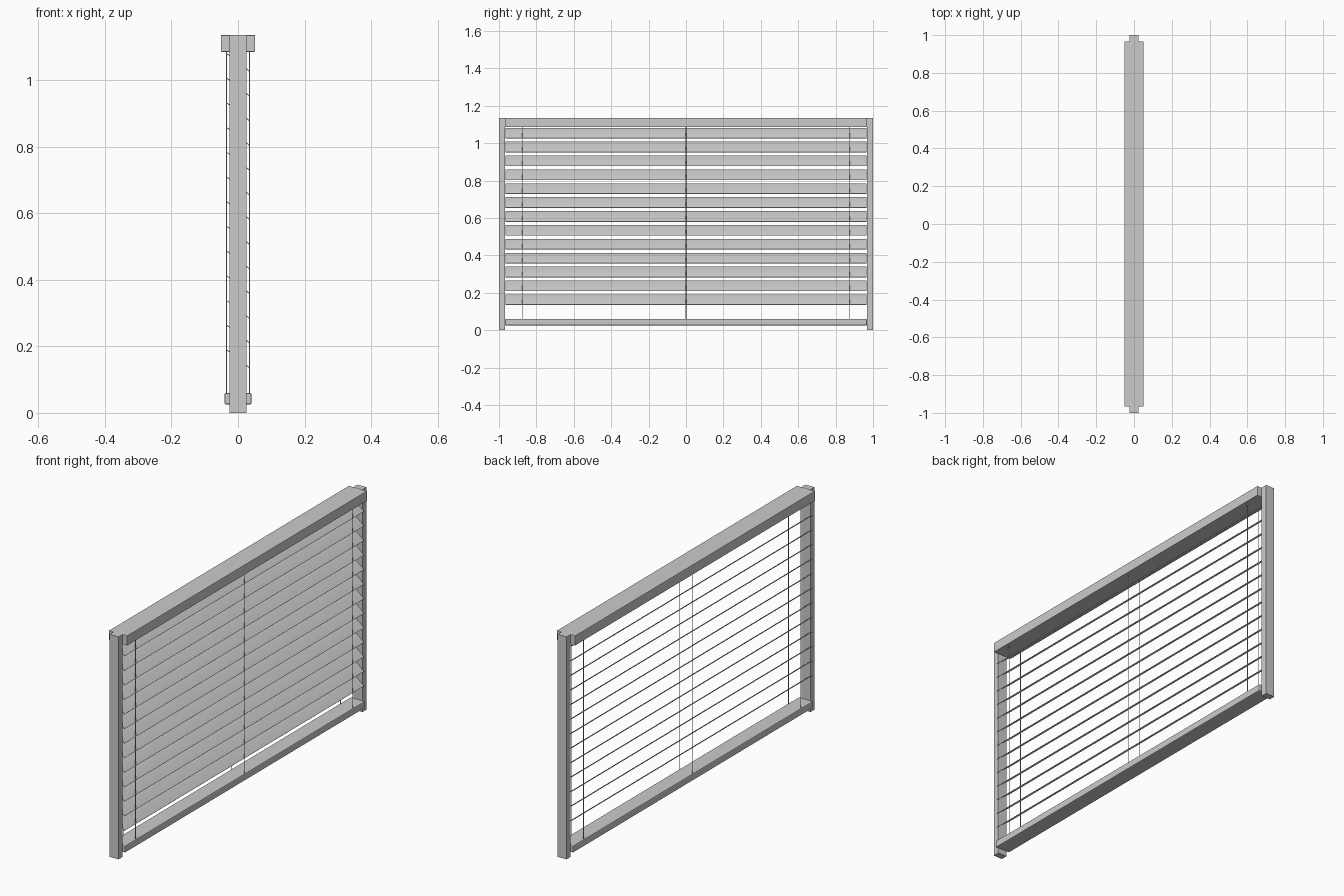
import bpy, bmesh, math

if "Cube" in bpy.data.objects:
    bpy.data.objects.remove(bpy.data.objects["Cube"])

def finish(name, bm, bevel=0.0):
    bmesh.ops.recalc_face_normals(bm, faces=bm.faces)
    me = bpy.data.meshes.new(name)
    bm.to_mesh(me)
    bm.free()
    ob = bpy.data.objects.new(name, me)
    bpy.context.collection.objects.link(ob)
    if bevel:
        m = ob.modifiers.new("bevel", 'BEVEL')
        m.width, m.segments = bevel, 2
    return ob

def box(name, x, y, z, bevel=0.0):
    bm = bmesh.new()
    bmesh.ops.create_cube(bm, size=1)
    for v in bm.verts:
        v.co.x = x[0] + (v.co.x + .5) * (x[1] - x[0])
        v.co.y = y[0] + (v.co.y + .5) * (y[1] - y[0])
        v.co.z = z[0] + (v.co.z + .5) * (z[1] - z[0])
    return finish(name, bm, bevel)

HALF = 0.967      # half width between the side posts
SLATS = 13
PITCH = 0.0742

# side posts
for s, side in ((-1, "front"), (1, "back")):
    box(side + "_post", (-.025, .025), sorted((s * HALF, s * 1.0)), (0, 1.135))

# top and bottom rails
box("head_rail", (-.051, .051), (-HALF, HALF), (1.085, 1.135), .0015)
box("bottom_rail", (-.04, .04), (-HALF, HALF), (.025, .06), .004)

# tilted slats with a slight crown, high on -x and low on +x
def slat(name, zc):
    w, h, crown, t, n = .035, .0275, .002, .0024, 6
    length = math.hypot(w, h)
    nx, nz = h / length, w / length
    top, low = [], []
    for i in range(n + 1):
        u = 2 * i / n - 1
        c = crown * (1 - u * u) - crown / 2
        for lst, o in ((top, c + t / 2), (low, c - t / 2)):
            lst.append((u * w + nx * o, zc - u * h + nz * o))
    prof = top + low[::-1]
    bm = bmesh.new()
    ends = [[bm.verts.new((x, y, z)) for x, z in prof] for y in (-.965, .965)]
    k = len(prof)
    for i in range(k):
        j = (i + 1) % k
        bm.faces.new((ends[0][i], ends[0][j], ends[1][j], ends[1][i]))
    for i in range(n):
        for e in ends:
            bm.faces.new((e[i], e[i + 1], e[k - 2 - i], e[k - 1 - i]))
    return finish(name, bm)

for i in range(SLATS):
    slat(f"slat_{i + 1}", .1635 + i * PITCH)

# ladder cords in pairs on both sides of the slats
for y in (-.875, 0, .875):
    for x in (-.0345, .0345):
        bm = bmesh.new()
        bmesh.ops.create_cone(bm, cap_ends=True, segments=8, radius1=.0015,
                              radius2=.0015, depth=1.035)
        bmesh.ops.translate(bm, verts=bm.verts, vec=(x, y, .5725))
        finish("ladder_cord", bm)
